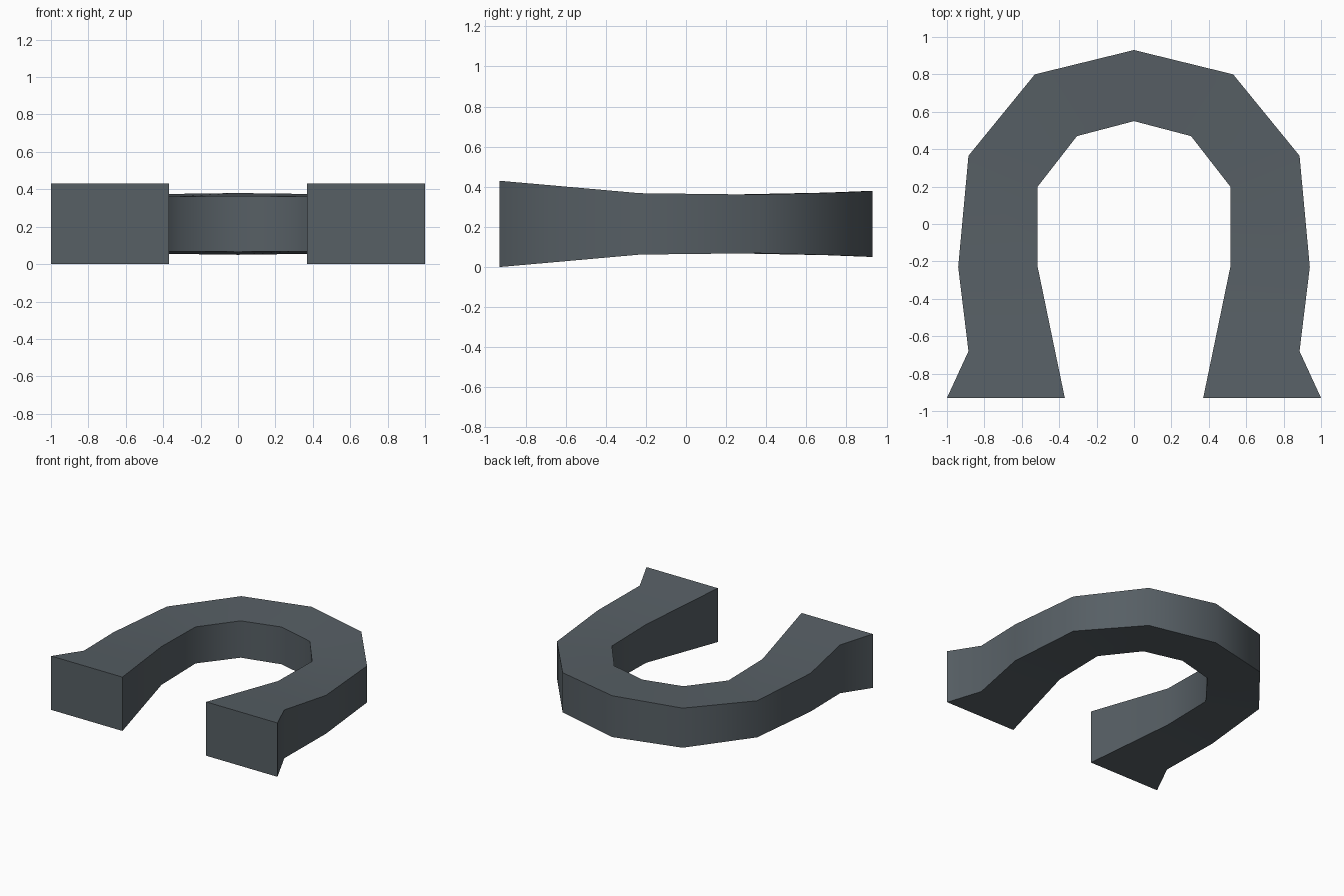
import bpy, bmesh, math

cube = bpy.data.objects.get("Cube")
if cube:
    bpy.data.objects.remove(cube, do_unlink=True)

# Dark iron
iron = bpy.data.materials.new("dark_iron")
iron.use_nodes = True
colour = (0.095, 0.115, 0.13, 1)
iron.diffuse_color = colour
iron.node_tree.nodes["Principled BSDF"].inputs["Base Color"].default_value = colour

# Stations from toe to heel: (x, y, half thickness)
MID = 0.215
outer = [(0, .93, .165), (.53, .80, .158), (.885, .365, .146),
         (.94, -.23, .153), (.885, -.68, .193), (1, -.93, .215)]
inner = [(0, .55, .149), (.305, .47, .147), (.515, .20, .146),
         (.515, -.23, .153), (.422, -.68, .193), (.37, -.93, .215)]


def mirrored(side):
    """Full rim from the left heel, round the toe, to the right heel."""
    return side[::-1] + [(-x, y, h) for x, y, h in side[1:]]


# Sweep a four-cornered section around the shoe
bm = bmesh.new()
sections = []
for (ox, oy, oh), (ix, iy, ih) in zip(mirrored(outer), mirrored(inner)):
    corners = [(ox, oy, MID - oh), (ox, oy, MID + oh),
               (ix, iy, MID + ih), (ix, iy, MID - ih)]
    sections.append([bm.verts.new(c) for c in corners])
for a, b in zip(sections, sections[1:]):
    for i in range(4):
        j = (i + 1) % 4
        bm.faces.new((a[i], a[j], b[j], b[i]))

# Flat heel ends
bm.faces.new(sections[0])
bm.faces.new(sections[-1])
bmesh.ops.recalc_face_normals(bm, faces=bm.faces)

mesh = bpy.data.meshes.new("horseshoe")
bm.to_mesh(mesh)
bm.free()
mesh.materials.append(iron)
shoe = bpy.data.objects.new("horseshoe", mesh)
bpy.context.collection.objects.link(shoe)

# Smooth walls, sharp rims
bpy.ops.object.select_all(action='DESELECT')
shoe.select_set(True)
bpy.context.view_layer.objects.active = shoe
bpy.ops.object.shade_smooth_by_angle(angle=math.radians(60))
